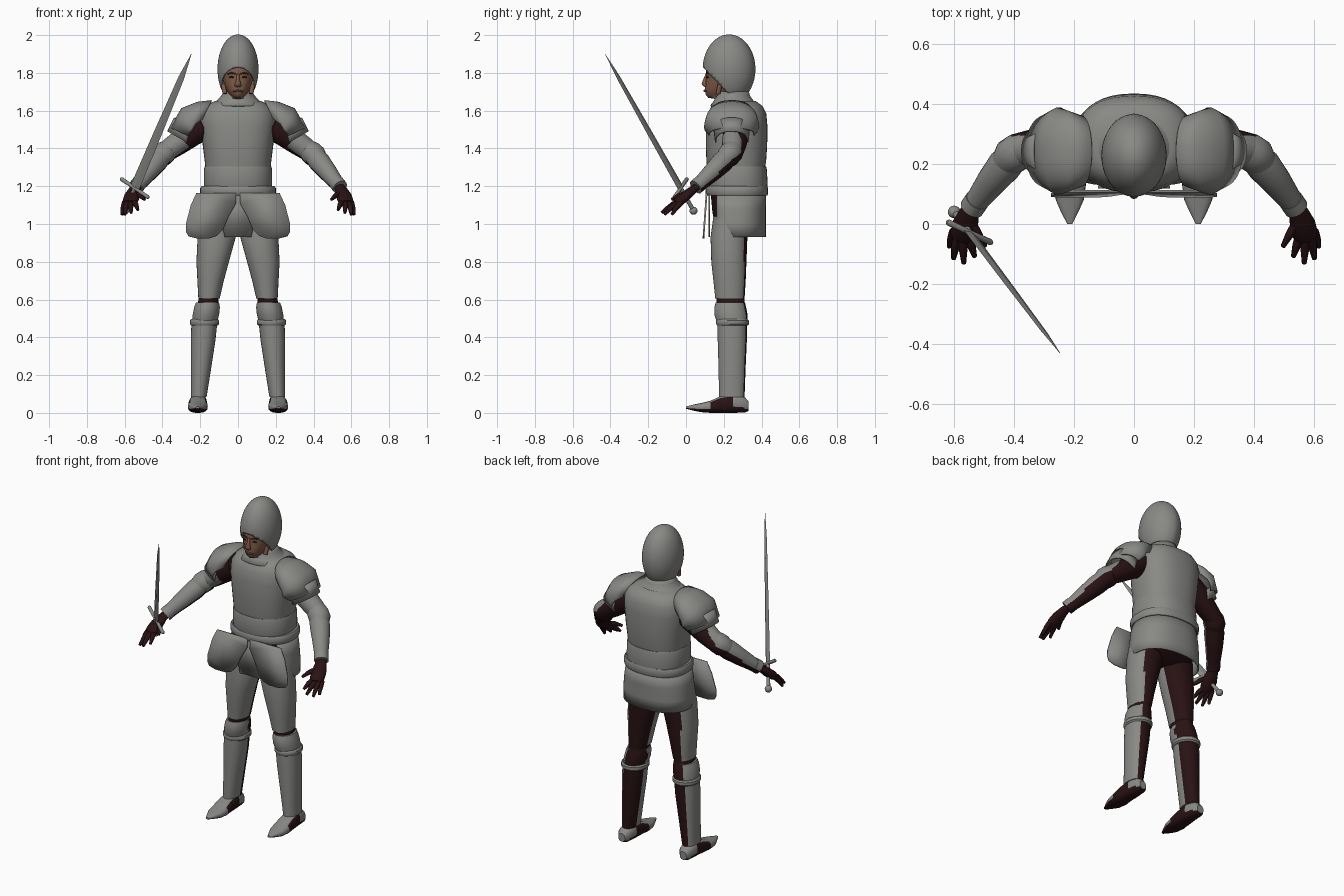
import bpy, bmesh, math
from mathutils import Vector as V


def material(name, rgb):
    m = bpy.data.materials.new(name)
    m.diffuse_color = (*rgb, 1)
    return m


STEEL = material("steel", (0.25, 0.25, 0.238))
DARK = material("dark_red_cloth", (0.022, 0.006, 0.007))
SKIN = material("skin", (0.21, 0.105, 0.065))
BROW = material("brow_brown", (0.03, 0.018, 0.013))
LIP = material("lip", (0.16, 0.06, 0.045))
X, Y, Z = V((1, 0, 0)), V((0, 1, 0)), V((0, 0, 1))


def finish(name, bm, mats, rule=None, angle=40, solid=0):
    bmesh.ops.recalc_face_normals(bm, faces=bm.faces[:])
    if rule:
        for f in bm.faces:
            f.material_index = int(bool(rule(f.calc_center_median(), f.normal)))
    me = bpy.data.meshes.new(name)
    bm.to_mesh(me)
    bm.free()
    for m in mats:
        me.materials.append(m)
    me.shade_smooth()
    me.set_sharp_from_angle(angle=math.radians(angle))
    ob = bpy.data.objects.new(name, me)
    bpy.context.collection.objects.link(ob)
    if solid:
        mod = ob.modifiers.new("thickness", 'SOLIDIFY')
        mod.thickness = solid
        mod.offset = 0
    return ob


def ring(c, u, v, ru, rv, n=32, p=2.0, a0=0.0, a1=2 * math.pi):
    """Superellipse section, or an open arc when a1-a0 is under a turn."""
    full = a1 - a0 > 6.28
    pts = []
    for i in range(n):
        a = a0 + (a1 - a0) * i / (n if full else n - 1)
        co, si = math.cos(a), math.sin(a)
        pts.append(V(c) + u * (ru * math.copysign(abs(co) ** (2 / p), co))
                   + v * (rv * math.copysign(abs(si) ** (2 / p), si)))
    return pts


def loft(name, rings, mats, rule=None, closed=True, caps=True, **kw):
    bm = bmesh.new()
    rows = [[bm.verts.new(p) for p in r] for r in rings]
    n = len(rows[0])
    for a, b in zip(rows, rows[1:]):
        for i in range(n if closed else n - 1):
            j = (i + 1) % n
            bm.faces.new((a[i], a[j], b[j], b[i]))
    if closed and caps:
        bm.faces.new(rows[0])
        bm.faces.new(rows[-1])
    return finish(name, bm, mats, rule, **kw)


def stack(name, rows, mats, rule=None, p=2.0, s=1, n=40, **kw):
    """Horizontal sections given as (z, x0, x1, y0, y1)."""
    return loft(name, [ring((s * (x0 + x1) / 2, (y0 + y1) / 2, z), X, Y,
                            (x1 - x0) / 2, (y1 - y0) / 2, n, p)
                       for z, x0, x1, y0, y1 in rows], mats, rule, **kw)


def tube(name, pts, mats, rule=None, s=1, n=24, flat=1.0, **kw):
    """Round limb through (x, y, z, radius) points."""
    c = [V((s * q[0], q[1], q[2])) for q in pts]
    rs = []
    for i, q in enumerate(pts):
        t = (c[min(i + 1, len(c) - 1)] - c[max(i - 1, 0)]).normalized()
        u = t.cross(Z if abs(t.z) < 0.95 else Y).normalized()
        rs.append(ring(c[i], u, u.cross(t), q[3], q[3] * flat, n))
    return loft(name, rs, mats, rule, **kw)


def plate(name, pts, y_of, mat, thick=0.008):
    bm = bmesh.new()
    bm.faces.new([bm.verts.new((x, y_of(x, z), z)) for x, z in pts])
    return finish(name, bm, [mat], solid=thick)


def sym(rows):
    return [(z, -rx, rx, y0, y1) for z, rx, y0, y1 in rows]


# Head and face
stack("head", sym([(1.61, .062, .18, .31), (1.66, .06, .17, .31), (1.668, .03, .118, .3),
                   (1.685, .046, .104, .3), (1.715, .064, .1, .305), (1.75, .076, .106, .315),
                   (1.79, .084, .107, .325), (1.82, .085, .106, .33), (1.88, .07, .13, .32)]),
      [SKIN], p=2.2, angle=60)
loft("nose", [ring((0, y, z), X, Y, r, d, 12) for y, z, r, d in
              ((.104, 1.725, .012, .004), (.099, 1.733, .019, .012), (.097, 1.745, .015, .014),
               (.103, 1.77, .008, .01), (.108, 1.795, .008, .004))], [SKIN], angle=70)
tube("mouth", [(-.026, .109, 1.703, .003), (0, .1, 1.705, .007), (.026, .109, 1.703, .003)], [LIP])
for s in (-1, 1):
    tube("eyebrow", [(.014, .106, 1.795, .003), (.035, .112, 1.8, .004), (.056, .124, 1.794, .003)],
         [BROW], s=s, n=8)
    tube("eye", [(.02, .109, 1.777, .002), (.034, .113, 1.778, .006), (.048, .12, 1.777, .002)],
         [BROW], s=s, n=8)
    tube("ear_cheek", [(.07, .17, 1.69, .012), (.078, .18, 1.74, .012)], [SKIN], s=s)

# Helmet: ovoid with a mid ridge, cut away on a slope for the face
bm = bmesh.new()
bmesh.ops.create_uvsphere(bm, u_segments=48, v_segments=32, radius=1)
for v in bm.verts:
    k = 1.015 if abs(v.co.x) < .01 else 1.0
    v.co = V((v.co.x * .105, .228 + v.co.y * .134 * k, 1.82 + v.co.z * .18))
geom = bm.verts[:] + bm.edges[:] + bm.faces[:]
bmesh.ops.bisect_plane(bm, geom=geom, plane_co=(0, .1, 1.822), plane_no=(0, .72, .69), clear_inner=True)
finish("helmet", bm, [STEEL], angle=50, solid=.007)

# Collar, breastplate and waist bands
stack("collar", sym([(1.625, .15, .13, .38), (1.65, .112, .15, .355), (1.68, .084, .162, .335),
                     (1.7, .076, .165, .33)]), [STEEL], caps=False, solid=.006)
stack("breastplate", sym([(1.28, .172, .115, .415), (1.33, .176, .108, .424), (1.42, .187, .105, .43),
                          (1.52, .198, .106, .431), (1.585, .196, .116, .425), (1.625, .17, .135, .405),
                          (1.65, .125, .16, .37)]), [STEEL], p=2.4)
stack("waist_band", sym([(1.195, .18, .108, .43), (1.22, .181, .103, .432), (1.29, .181, .104, .428),
                         (1.305, .176, .108, .424)]), [STEEL], p=2.3)
stack("belt_band", sym([(1.15, .195, .11, .43), (1.16, .2, .104, .434), (1.19, .2, .104, .434),
                        (1.2, .193, .11, .43)]), [STEEL], p=2.3)

# Hips and rear skirt, open at the front
stack("hips", sym([(.93, .06, .17, .31), (.97, .17, .16, .38), (1.06, .185, .14, .4),
                   (1.17, .18, .13, .41)]), [DARK])
f0, f1 = math.radians(-38), math.radians(218)
loft("rear_skirt", [ring((0, .265, z), X, Y, rx, ry, 40, 2.3, f0, f1) for z, rx, ry in
                    ((1.165, .185, .155), (1.08, .2, .154), (1.0, .208, .154), (.93, .208, .154))],
     [STEEL], closed=False, solid=.008)
plate("front_skirt", [(-.12, 1.16), (.12, 1.16), (.07, .93), (-.07, .93)], lambda x, z: .122, STEEL)

LEG = [(1.04, .02, .2, .145, .33), (.93, .012, .214, .13, .325), (.8, .048, .22, .134, .32),
       (.7, .075, .215, .145, .316), (.605, .097, .21, .155, .31)]
SHIN = [(.49, .108, .246, .168, .322), (.38, .12, .25, .168, .322), (.25, .14, .25, .172, .316),
        (.085, .166, .25, .175, .31)]
for s in (-1, 1):
    # Hanging hip plates
    plate("tasset", [(s * x, z) for x, z in
                     ((.01, 1.165), (.22, 1.165), (.25, 1.1), (.276, 1.0), (.276, .96), (.262, .935),
                      (.22, .924), (.15, .924), (.11, .938), (.08, .97), (.05, 1.04), (.01, 1.11))],
          lambda x, z: .092 + (z - .92) * .07, STEEL, .009)

    # Legs: steel in front and outside, cloth behind
    def back(c, n, s=s):
        return n.dot(V((-.45 * s, .89, 0))) > .5
    both = [STEEL, DARK]
    stack("thigh", LEG, both, back, s=s, p=2.2)
    stack("knee_cloth", [(.63, .1, .207, .16, .306), (.54, .108, .215, .165, .315)], [DARK], s=s)
    stack("knee_guard", [(.585, .1, .222, .158, .312), (.56, .096, .232, .15, .318),
                         (.52, .1, .24, .15, .326), (.49, .108, .242, .16, .326)], both, back, s=s)
    stack("knee_rim", [(.462, .108, .248, .166, .325), (.47, .1, .255, .16, .333),
                       (.488, .1, .255, .16, .333), (.496, .107, .248, .166, .326)], [STEEL], s=s)
    stack("shin", SHIN, both, back, s=s, p=2.2)

    # Pointed foot, lofted from heel to toe
    loft("foot", [ring((s * (x0 + x1) / 2, y, (z0 + z1) / 2), X, Z, (x1 - x0) / 2, (z1 - z0) / 2, 24, 2.5)
                  for y, x0, x1, z0, z1 in
                  ((.332, .19, .235, .01, .06), (.31, .172, .25, .002, .085), (.25, .165, .255, 0, .1),
                   (.18, .163, .262, 0, .088), (.13, .16, .265, 0, .064), (.08, .167, .26, .004, .052),
                   (.04, .185, .243, .012, .044), (.0, .205, .222, .022, .034))],
         both, lambda c, n: n.z < -.3 or c.z < .016 or (.11 < c.y < .26 and n.z < .75))

    # Shoulder guards: arched plates over the arm, open below
    def arch(name, rows, s=s):
        rs = []
        for cx, cz, tx, tz, ry in rows:
            up = V((s * (tx - cx), 0, tz - cz))
            rs.append(ring((s * cx, .242, cz), Y, up, ry, 1, 28, 2.3,
                           math.radians(-8), math.radians(188)))
        loft(name, rs, [STEEL], closed=False, solid=.008)
    arch("shoulder_guard", [(.18, 1.57, .14, 1.652, .115), (.225, 1.545, .215, 1.643, .133),
                            (.25, 1.515, .298, 1.61, .142), (.28, 1.475, .357, 1.508, .118)])
    arch("shoulder_lame", [(.27, 1.5, .335, 1.562, .092), (.285, 1.44, .372, 1.49, .085)])

    # Arms: cloth upper arm, steel sleeve and forearm with cloth underside
    def under(c, n, s=s):
        return n.dot(V((-.25 * s, .62, -.74))) > .3
    tube("upper_arm", [(.18, .26, 1.52, .075), (.25, .265, 1.475, .068), (.32, .262, 1.42, .058),
                       (.4, .25, 1.365, .048)], [DARK], s=s)
    tube("arm_sleeve", [(.29, .25, 1.45, .06), (.345, .25, 1.41, .058), (.385, .245, 1.38, .054)],
         both, under, s=s)
    tube("elbow_guard", [(.362, .25, 1.4, .052), (.385, .24, 1.38, .062), (.408, .225, 1.36, .062),
                         (.425, .205, 1.34, .052)], both, under, s=s)
    tube("forearm", [(.395, .23, 1.365, .05), (.43, .195, 1.33, .058), (.475, .14, 1.275, .05),
                     (.535, .06, 1.2, .036)], both, under, s=s)
    tube("wrist_rim", [(.522, .078, 1.218, .041), (.54, .052, 1.195, .041)], both, under, s=s)

    # Gloved hand with four fingers and a thumb
    tube("palm", [(.532, .065, 1.205, .028), (.548, .035, 1.18, .034), (.56, 0, 1.15, .043),
                  (.57, -.035, 1.122, .042), (.575, -.05, 1.11, .032)], [DARK], s=s, flat=.62)
    for bx, by, bz, tx, ty, tz in ((.6, -.025, 1.115, .615, -.075, 1.05), (.588, -.04, 1.112, .6, -.115, 1.05),
                                   (.57, -.045, 1.112, .566, -.13, 1.06), (.55, -.04, 1.118, .53, -.108, 1.075),
                                   (.54, .005, 1.16, .495, -.075, 1.13)):
        tube("finger", [(bx, by, bz, .015), ((bx + tx) / 2, (by + ty) / 2, (bz + tz) / 2 + .006, .014),
                        (tx, ty, tz, .008)], [DARK], s=s, n=10)

# Sword: diamond blade, cross guard, grip and pommel
P, T = V((-.598, .04, 1.07)), V((-.247, -.428, 1.9))
axis = (T - P).normalized()
W = V((.155, -.075, -.1))
W = (W - axis * W.dot(axis)).normalized()
N = axis.cross(W)
L = (T - P).length
loft("blade", [ring(P + axis * (L * t), W, N, w, h, 4) for t, w, h in
               ((.14, .028, .006), (.5, .024, .005), (.85, .017, .004), (1, .001, .001))],
     [STEEL], angle=15)
G = P + axis * (L * .145)
loft("cross_guard", [ring(G + W * d, axis, N, r, r, 12) for d, r in
                     ((-.098, .006), (-.09, .011), (0, .009), (.09, .011), (.098, .006))], [STEEL])
loft("grip", [ring(P + axis * (L * t), W, N, .011, .011, 12) for t in (0, .145)], [STEEL])
bm = bmesh.new()
bmesh.ops.create_uvsphere(bm, u_segments=20, v_segments=12, radius=.021)
bmesh.ops.translate(bm, verts=bm.verts[:], vec=P)
finish("pommel", bm, [STEEL])
